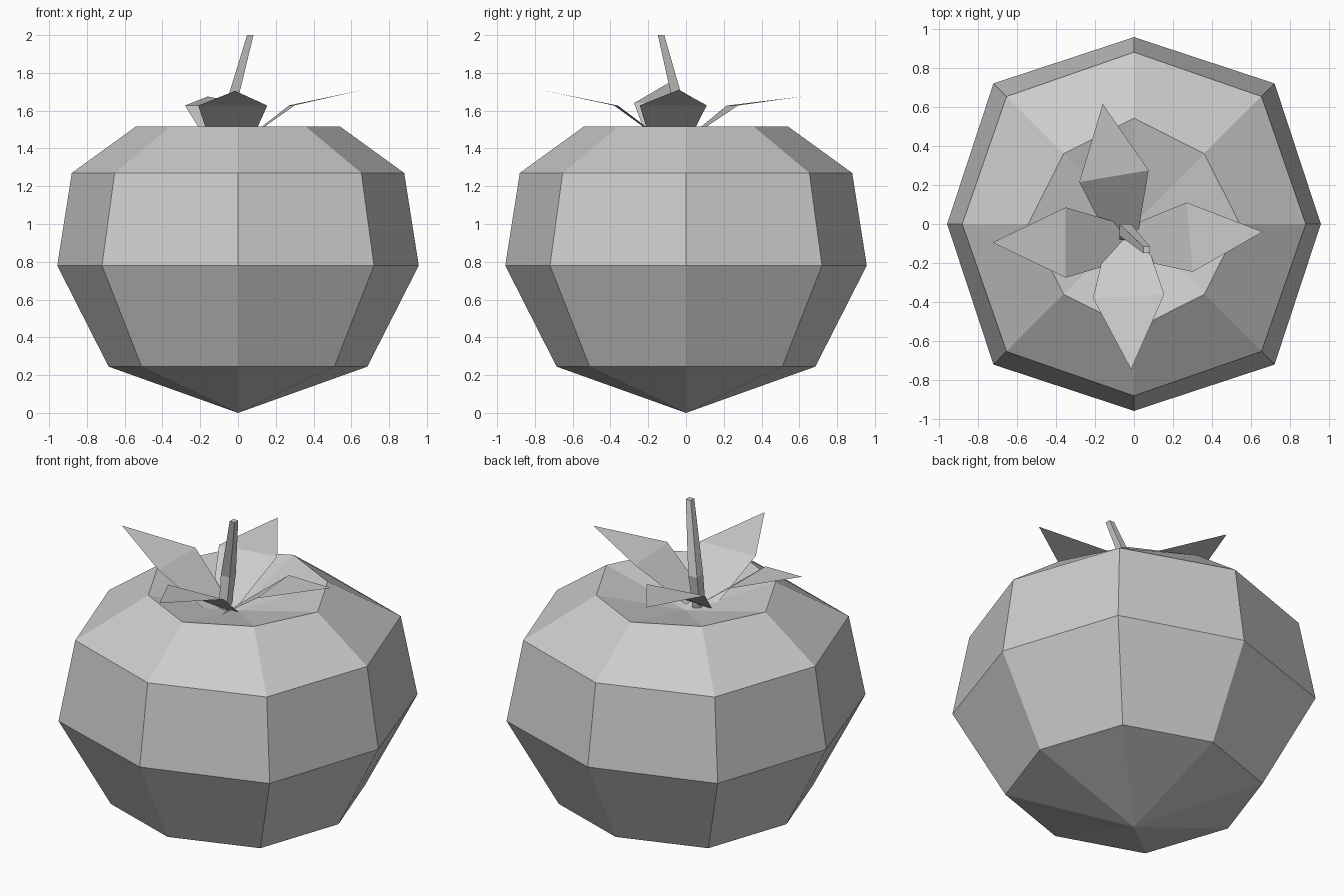
import bpy
import bmesh
from mathutils import Vector

default = bpy.data.objects.get("Cube")
if default:
    bpy.data.objects.remove(default, do_unlink=True)

grey = bpy.data.materials.new("plain_grey")
grey.use_nodes = True
grey.diffuse_color = (0.6, 0.6, 0.6, 1)
shader = next(n for n in grey.node_tree.nodes if n.type == "BSDF_PRINCIPLED")
shader.inputs["Base Color"].default_value = grey.diffuse_color


def finish(name, bm, closed=True):
    if closed:
        bmesh.ops.recalc_face_normals(bm, faces=bm.faces)
    mesh = bpy.data.meshes.new(name)
    bm.to_mesh(mesh)
    bm.free()
    mesh.materials.append(grey)
    obj = bpy.data.objects.new(name, mesh)
    bpy.context.collection.objects.link(obj)
    return obj


def bridge(bm, lower, upper):
    count = len(lower)
    for i in range(count):
        j = (i + 1) % count
        bm.faces.new((lower[i], lower[j], upper[j], upper[i]))


def fan(bm, ring, point):
    tip = bm.verts.new(point)
    for i in range(len(ring)):
        bm.faces.new((ring[i], ring[(i + 1) % len(ring)], tip))


# Fruit body: eight-sided rings given as height, axis radius, corner offset
EIGHT = [(1, 0), (1, 1), (0, 1), (-1, 1), (-1, 0), (-1, -1), (0, -1), (1, -1)]
profile = [(0.245, 0.685, 0.51), (0.78, 0.957, 0.72),
           (1.27, 0.88, 0.653), (1.515, 0.542, 0.36)]
bm = bmesh.new()
rings = []
for z, axis, corner in profile:
    ring = []
    for sx, sy in EIGHT:
        r = corner if sx and sy else axis
        ring.append(bm.verts.new((sx * r, sy * r, z)))
    rings.append(ring)
for lower, upper in zip(rings, rings[1:]):
    bridge(bm, lower, upper)
fan(bm, rings[0], (0, 0, 0))
fan(bm, rings[-1], (0, 0, 1.38))  # sunken crown
finish("fruit_body", bm)


# Leaves: thin sheets folded across the widest line
def leaf(name, base_a, base_b, mid_a, mid_b, mid_z, tip):
    bm = bmesh.new()
    a, b = (bm.verts.new((*p, 1.415)) for p in (base_a, base_b))
    c, d = (bm.verts.new((*p, mid_z)) for p in (mid_a, mid_b))
    t = bm.verts.new(tip)
    for loop in ((a, b, d, c), (c, d, t)):
        face = bm.faces.new(loop)
        face.normal_update()
        if face.normal.z < 0:
            face.normal_flip()
    finish(name, bm, closed=False)


leaf("front_leaf", (-0.14, -0.09), (0.06, -0.08),
     (-0.21, -0.38), (0.155, -0.36), 1.627, (-0.015, -0.745, 1.705))
leaf("back_leaf", (-0.15, -0.04), (0.02, -0.05),
     (-0.28, 0.215), (0.075, 0.275), 1.627, (-0.16, 0.615, 1.675))
leaf("left_leaf", (0.0, 0.0), (0.0, -0.18),
     (0.27, 0.11), (0.30, -0.245), 1.628, (0.66, -0.04, 1.71))
leaf("right_leaf", (-0.06, 0.0), (-0.06, -0.19),
     (-0.35, 0.085), (-0.35, -0.275), 1.64, (-0.725, -0.095, 1.745))

# Stem: bent square rod that tapers to a blunt end
bm = bmesh.new()
SQUARE = [(-1, -1), (1, -1), (1, 1), (-1, 1)]
sections = [((-0.05, -0.06, 1.37), 0.025), ((-0.045, -0.03, 1.6), 0.03),
            ((0.065, -0.132, 2.0), 0.017)]
rings = []
for centre, half in sections:
    rings.append([bm.verts.new(Vector(centre) + Vector((sx * half, sy * half, 0)))
                  for sx, sy in SQUARE])
for lower, upper in zip(rings, rings[1:]):
    bridge(bm, lower, upper)
bm.faces.new(rings[0])
bm.faces.new(rings[-1])
finish("stem", bm)
